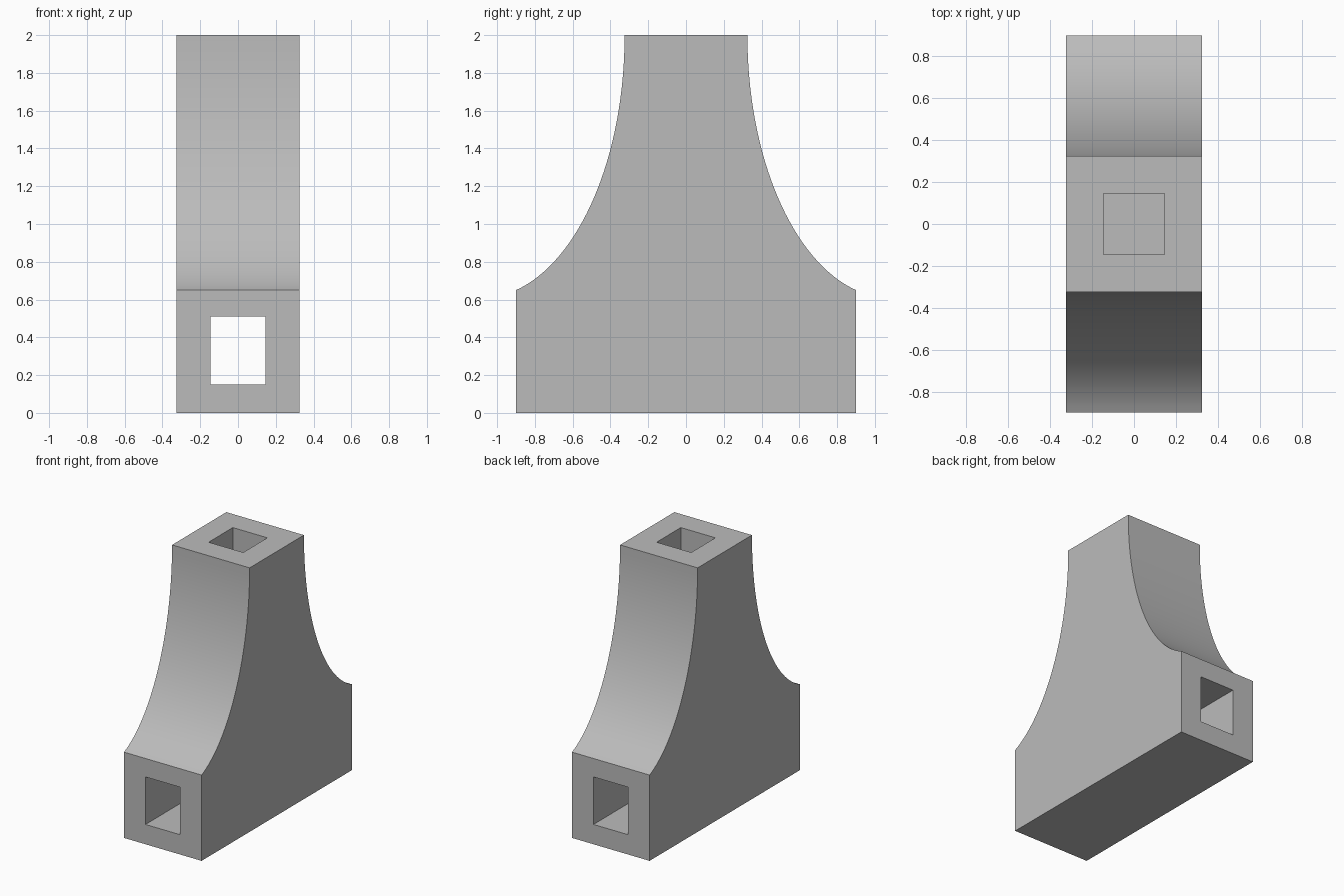
import bpy, bmesh, math

if "Cube" in bpy.data.objects:
    bpy.data.objects.remove(bpy.data.objects["Cube"])

HALF_W, HALF_L, TOP_Z, SHOULDER_Z = 0.325, 0.9, 2.0, 0.65
BORE = 0.145

grey = bpy.data.materials.new("plain grey")
grey.diffuse_color = (0.5, 0.5, 0.5, 1)
grey.use_nodes = True
grey.node_tree.nodes["Principled BSDF"].inputs["Base Color"].default_value = grey.diffuse_color


def concave_side(steps=32):
    """Elliptical flank from the shoulder up to the vertical neck, as (y, z)."""
    b = 1.39
    end = math.asin((TOP_Z - SHOULDER_Z) / b)
    a = (HALF_L - HALF_W) / (1 - math.cos(end))
    return [(HALF_W + a * (1 - math.cos(t)), TOP_Z - b * math.sin(t))
            for t in (end * (1 - i / steps) for i in range(steps + 1))]


# Body: mirrored side profile extruded across the width
flank = concave_side()
profile = [(HALF_L, 0)] + flank
profile += [(-y, z) for y, z in reversed(profile)]
bm = bmesh.new()
face = bm.faces.new([bm.verts.new((-HALF_W, y, z)) for y, z in profile])
ext = bmesh.ops.extrude_face_region(bm, geom=[face])
bmesh.ops.translate(bm, vec=(2 * HALF_W, 0, 0),
                    verts=[v for v in ext["geom"] if isinstance(v, bmesh.types.BMVert)])
bmesh.ops.recalc_face_normals(bm, faces=bm.faces)
mesh = bpy.data.meshes.new("tee_body")
bm.to_mesh(mesh)
bm.free()
mesh.materials.append(grey)
body = bpy.data.objects.new("tee_body", mesh)
bpy.context.collection.objects.link(body)


def cut_box(name, lo, hi):
    """Subtract a hidden box from the body."""
    bpy.ops.mesh.primitive_cube_add(size=1, location=[(p + q) / 2 for p, q in zip(lo, hi)])
    box = bpy.context.object
    box.name = name
    box.scale = [q - p for p, q in zip(lo, hi)]
    box.data.materials.append(grey)
    box.hide_render = True
    box.hide_set(True)
    mod = body.modifiers.new(name, 'BOOLEAN')
    mod.operation, mod.solver, mod.object = 'DIFFERENCE', 'EXACT', box


# Square channels: one right through lengthwise, one down from the top into it
cut_box("through_channel_cutter", (-BORE, -1.2, 0.15), (BORE, 1.2, 0.51))
cut_box("top_shaft_cutter", (-BORE, -BORE, 0.33), (BORE, BORE, 2.3))

# Bake the cuts, then smooth only the curved flanks
bpy.ops.object.select_all(action='DESELECT')
body.select_set(True)
bpy.context.view_layer.objects.active = body
for mod in list(body.modifiers):
    bpy.ops.object.modifier_apply(modifier=mod.name)
bpy.ops.object.shade_smooth_by_angle(angle=math.radians(30))
